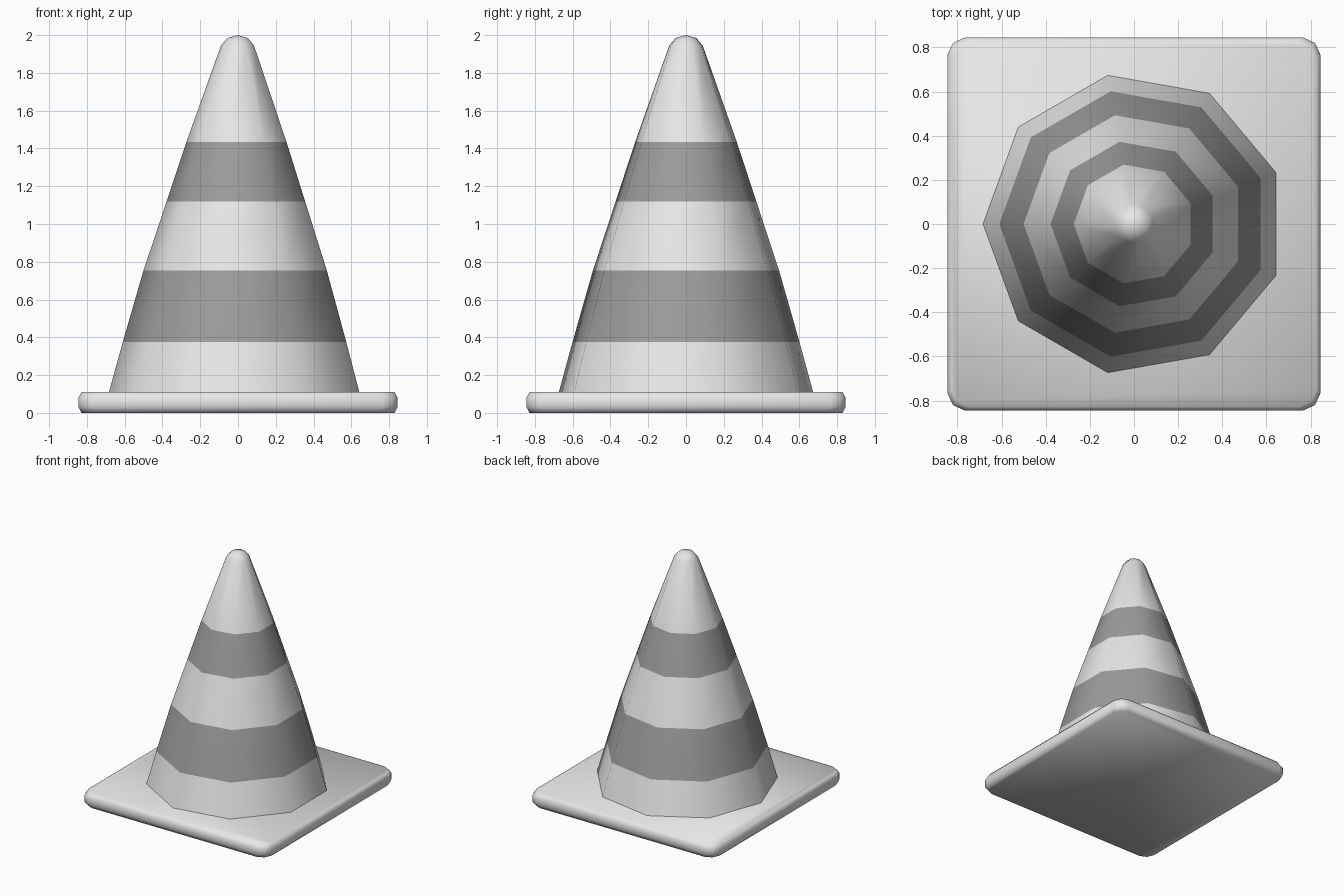
import bpy
import bmesh
from math import cos, sin, pi, radians

cube = bpy.data.objects.get("Cube")
if cube:
    bpy.data.objects.remove(cube, do_unlink=True)


def make_material(name, value):
    mat = bpy.data.materials.new(name)
    mat.use_nodes = True
    color = (value, value, value, 1)
    mat.diffuse_color = color
    mat.node_tree.nodes["Principled BSDF"].inputs["Base Color"].default_value = color
    return mat


light = make_material("light grey", 0.8)
dark = make_material("dark grey", 0.33)


def loft(name, rings, materials, angle, dark_bands=(), cap_bottom=True):
    """Skin a stack of equal-sized rings and cap the ends."""
    bm = bmesh.new()
    loops = [[bm.verts.new(p) for p in ring] for ring in rings]
    count = len(loops[0])
    for band, (low, high) in enumerate(zip(loops, loops[1:])):
        for i in range(count):
            j = (i + 1) % count
            face = bm.faces.new((low[i], low[j], high[j], high[i]))
            face.material_index = int(band in dark_bands)
    bm.faces.new(loops[-1])
    if cap_bottom:
        bm.faces.new(loops[0][::-1])
    bmesh.ops.remove_doubles(bm, verts=bm.verts, dist=0.0005)
    bmesh.ops.recalc_face_normals(bm, faces=bm.faces)
    mesh = bpy.data.meshes.new(name)
    bm.to_mesh(mesh)
    bm.free()
    for mat in materials:
        mesh.materials.append(mat)
    obj = bpy.data.objects.new(name, mesh)
    bpy.context.collection.objects.link(obj)
    bpy.ops.object.select_all(action="DESELECT")
    obj.select_set(True)
    bpy.context.view_layer.objects.active = obj
    bpy.ops.object.shade_smooth_by_angle(angle=radians(angle))
    return obj


# Square base plate with clipped corners and softened rims
def plate_ring(half, z):
    clip, mid = half - 0.08, half - 0.025
    corner = [(half, clip), (mid, mid), (clip, half)]
    points = []
    for k in range(4):
        c, s = round(cos(k * pi / 2)), round(sin(k * pi / 2))
        points += [(x * c - y * s, x * s + y * c, z) for x, y in corner]
    return points


plate_profile = [(0.828, 0), (0.845, 0.03), (0.845, 0.08), (0.828, 0.11)]
loft("base_plate", [plate_ring(h, z) for h, z in plate_profile], [light], 65)


# Nine-sided striped cone with a rounded tip
def cone_ring(radius, z, sides=9):
    turns = [pi + 2 * pi * i / sides for i in range(sides)]
    return [(radius * cos(a), radius * sin(a), z) for a in turns]


cone_profile = [(0.684, 0.108), (0.61, 0.375), (0.5, 0.755), (0.378, 1.12),
                (0.273, 1.435), (0.09, 1.945), (0.055, 1.985), (0.0001, 2)]
loft("cone_body", [cone_ring(r, z) for r, z in cone_profile], [light, dark], 65,
     dark_bands=(1, 3), cap_bottom=False)
